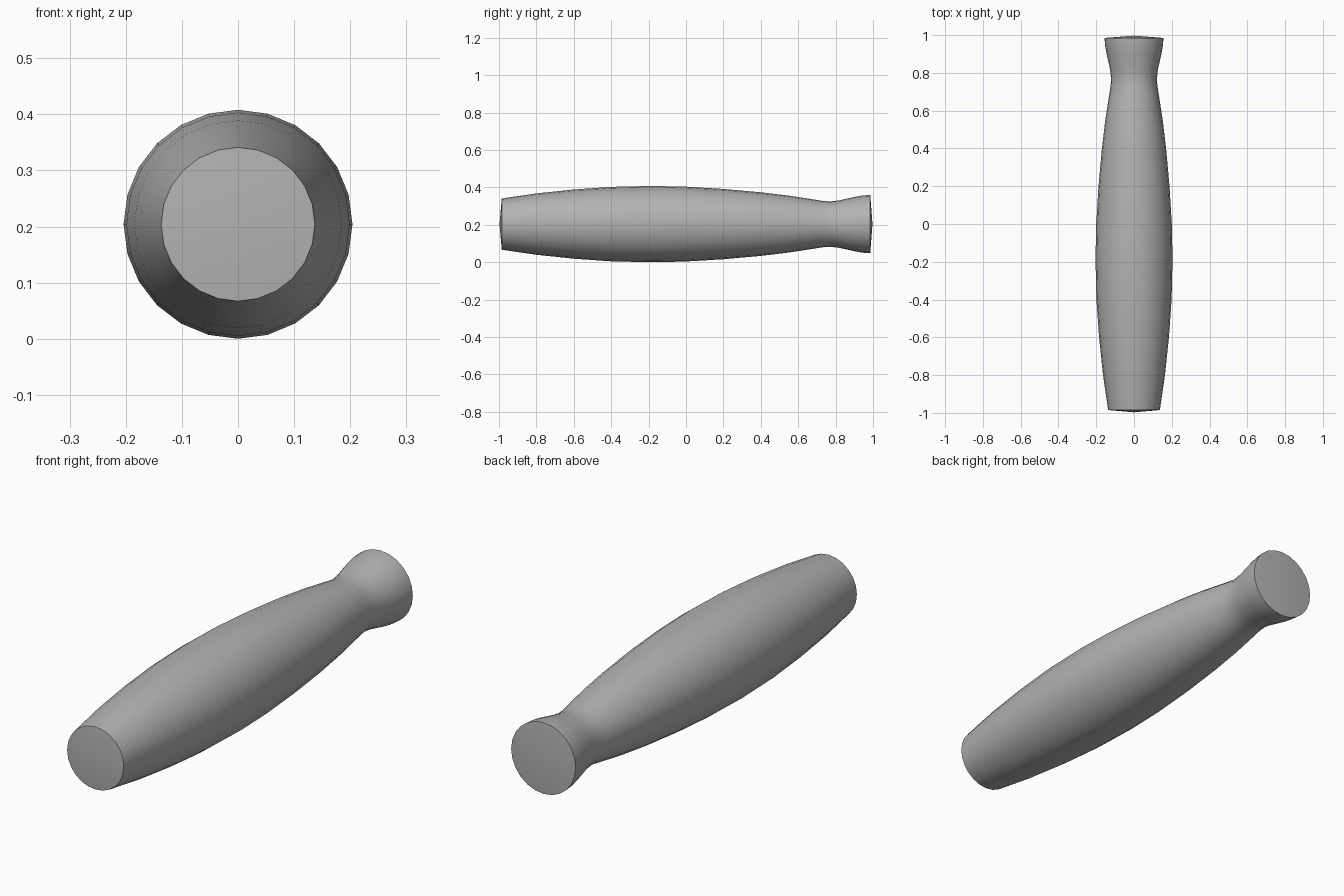
import bpy
import bmesh
import math
from mathutils import Vector

cube = bpy.data.objects.get("Cube")
if cube:
    bpy.data.objects.remove(cube, do_unlink=True)

SIDES = 24
AXIS_Z = 0.204

# Profile of the handle: position along y, radius
profile = [
    (-0.997, 0), (-0.985, 0.137), (-0.8, 0.164), (-0.6, 0.185),
    (-0.4, 0.199), (-0.18, 0.204), (0, 0.2), (0.2, 0.188), (0.4, 0.17),
    (0.55, 0.152), (0.68, 0.132), (0.73, 0.124), (0.77, 0.121),
    (0.82, 0.127), (0.9, 0.145), (0.945, 0.153), (0.985, 0.156), (0.997, 0),
]

grey = bpy.data.materials.new("plain grey")
grey.use_nodes = True
colour = (0.45, 0.45, 0.45, 1)
grey.diffuse_color = colour
grey.node_tree.nodes["Principled BSDF"].inputs["Base Color"].default_value = colour

# Turn the profile around the long axis
bm = bmesh.new()
verts = [bm.verts.new((0, y, r)) for y, r in profile]
edges = [bm.edges.new(pair) for pair in zip(verts, verts[1:])]
bmesh.ops.spin(bm, geom=verts + edges, cent=Vector(), axis=(0, 1, 0),
               angle=math.tau, steps=SIDES, use_duplicate=False)
bmesh.ops.remove_doubles(bm, verts=bm.verts, dist=0.0005)
bmesh.ops.recalc_face_normals(bm, faces=bm.faces)

mesh = bpy.data.meshes.new("handle")
bm.to_mesh(mesh)
bm.free()
mesh.materials.append(grey)
handle = bpy.data.objects.new("handle", mesh)
handle.location.z = AXIS_Z
bpy.context.collection.objects.link(handle)

# Smooth sides with crisp end rims
bpy.ops.object.select_all(action="DESELECT")
handle.select_set(True)
bpy.context.view_layer.objects.active = handle
bpy.ops.object.shade_smooth_by_angle(angle=math.radians(40))
